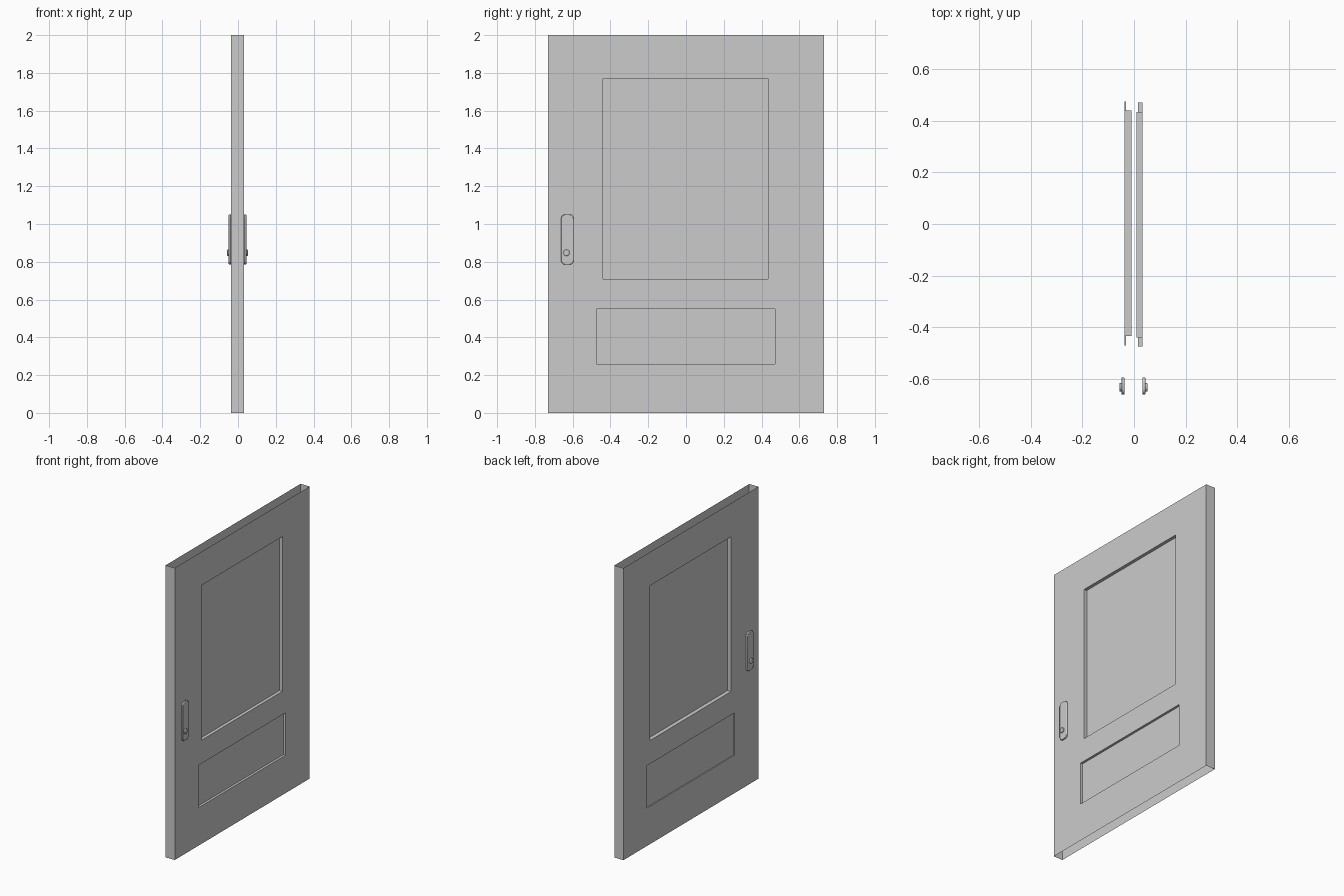
import bpy, bmesh, math
from mathutils import Vector, Matrix

if "Cube" in bpy.data.objects:
    bpy.data.objects.remove(bpy.data.objects["Cube"])

X_BACK, X_FRONT = -0.037, 0.032
HALF_W, HEIGHT = 0.73, 2.0


def finish(bm, name):
    mesh = bpy.data.meshes.new(name)
    bm.to_mesh(mesh)
    bm.free()
    ob = bpy.data.objects.new(name, mesh)
    bpy.context.collection.objects.link(ob)
    return ob


def quad(bm, pts, outward):
    f = bm.faces.new([bm.verts.new(p) for p in pts])
    f.normal_update()
    if f.normal.dot(Vector(outward)) < 0:
        f.normal_flip()


def door_face(bm, x, sign, panels):
    """Flat face with sunken panels; each panel is (y0, y1, z0, z1, depth x)."""
    ys = sorted({-HALF_W, HALF_W} | {v for p in panels for v in p[:2]})
    zs = sorted({0, HEIGHT} | {v for p in panels for v in p[2:4]})
    for ya, yb in zip(ys, ys[1:]):
        for za, zb in zip(zs, zs[1:]):
            cy, cz = (ya + yb) / 2, (za + zb) / 2
            if any(p[0] < cy < p[1] and p[2] < cz < p[3] for p in panels):
                continue
            quad(bm, [(x, ya, za), (x, yb, za), (x, yb, zb), (x, ya, zb)], (sign, 0, 0))
    for y0, y1, z0, z1, xd in panels:
        quad(bm, [(xd, y0, z0), (xd, y1, z0), (xd, y1, z1), (xd, y0, z1)], (sign, 0, 0))
        for z, n in ((z0, 1), (z1, -1)):
            quad(bm, [(x, y0, z), (x, y1, z), (xd, y1, z), (xd, y0, z)], (0, 0, n))
        for y, n in ((y0, 1), (y1, -1)):
            quad(bm, [(x, y, z0), (x, y, z1), (xd, y, z1), (xd, y, z0)], (0, n, 0))


# Door leaf: hollow, open at top and bottom, two sunken panels on both sides
bm = bmesh.new()
door_face(bm, X_FRONT, 1, [(-0.44, 0.435, 0.71, 1.77, 0.01),
                           (-0.475, 0.47, 0.26, 0.55, 0.016)])
door_face(bm, X_BACK, -1, [(-0.435, 0.44, 0.71, 1.77, -0.01),
                           (-0.47, 0.475, 0.26, 0.55, -0.031)])
for s in (-1, 1):
    y = s * HALF_W
    quad(bm, [(X_BACK, y, 0), (X_FRONT, y, 0), (X_FRONT, y, HEIGHT), (X_BACK, y, HEIGHT)], (0, s, 0))
bmesh.ops.remove_doubles(bm, verts=bm.verts, dist=1e-5)
finish(bm, "door_leaf")


def handle(side, x, sign):
    # Rounded plate
    bm = bmesh.new()
    yc, zc, hw, hh, r, t = -0.628, 0.918, 0.033, 0.133, 0.022, 0.012
    ring = []
    for i, (sy, sz) in enumerate(((1, 1), (-1, 1), (-1, -1), (1, -1))):
        for k in range(7):
            a = math.pi / 2 * (i + k / 6)
            ring.append(bm.verts.new((x, yc + sy * (hw - r) + r * math.cos(a),
                                      zc + sz * (hh - r) + r * math.sin(a))))
    face = bm.faces.new(ring)
    new = bmesh.ops.extrude_face_region(bm, geom=[face], use_keep_orig=True)["geom"]
    bmesh.ops.translate(bm, vec=(sign * t, 0, 0),
                        verts=[v for v in new if isinstance(v, bmesh.types.BMVert)])
    bmesh.ops.recalc_face_normals(bm, faces=bm.faces)
    plate = finish(bm, side + "_handle_plate")
    # Small knob near the bottom of the plate
    bm = bmesh.new()
    bmesh.ops.create_cone(bm, cap_ends=True, segments=24, radius1=0.017, radius2=0.017, depth=0.014,
                          matrix=Matrix.Translation((x + sign * 0.013, -0.633, 0.848))
                          @ Matrix.Rotation(math.pi / 2, 4, 'Y'))
    knob = finish(bm, side + "_knob")
    for ob in (plate, knob):
        bev = ob.modifiers.new("soft_edge", 'BEVEL')
        bev.width, bev.segments, bev.limit_method = 0.003, 2, 'ANGLE'
        bpy.ops.object.select_all(action='DESELECT')
        ob.select_set(True)
        bpy.context.view_layer.objects.active = ob
        bpy.ops.object.shade_smooth_by_angle(angle=math.radians(35))


handle("front", X_FRONT, 1)
handle("rear", X_BACK, -1)
